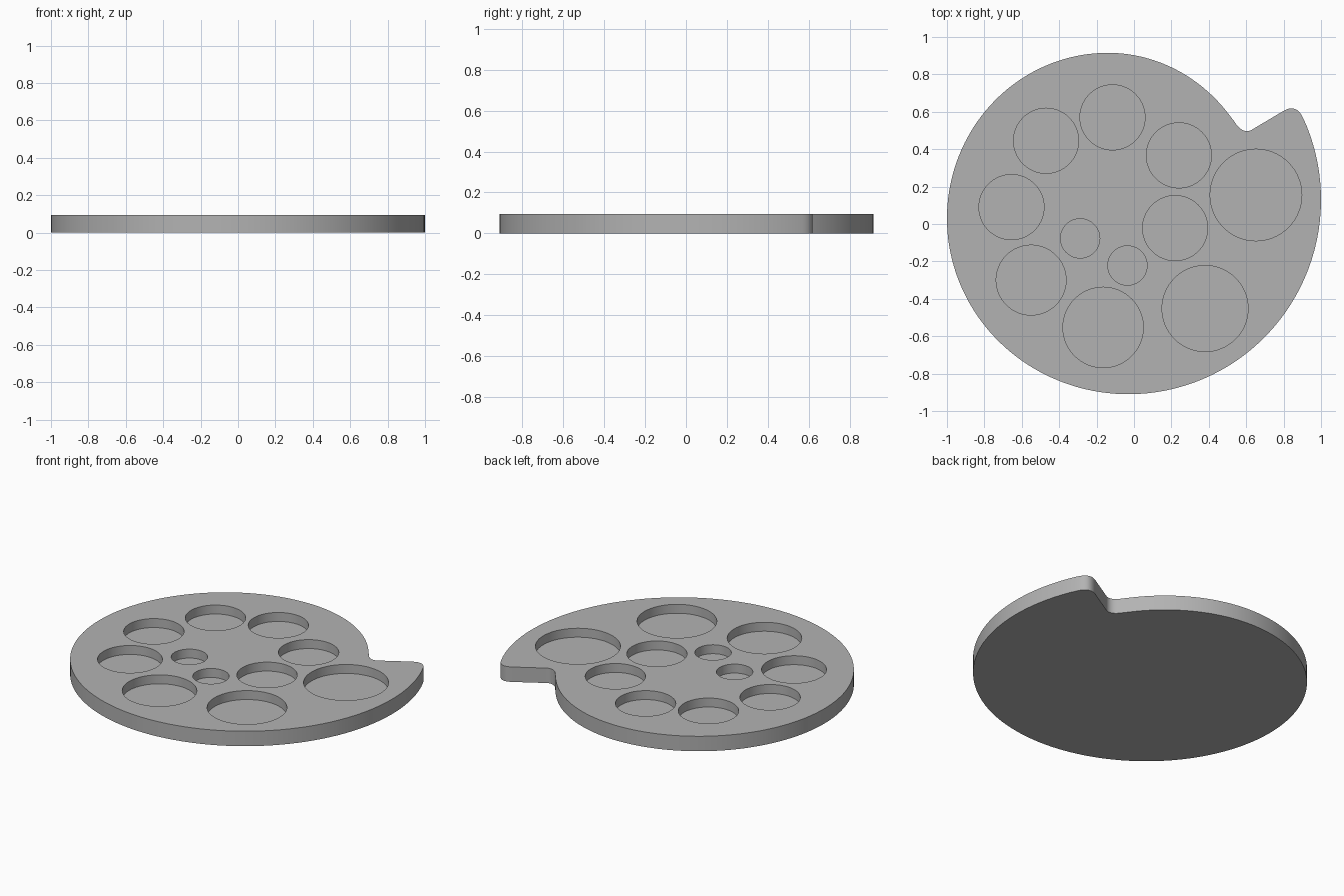
import bpy, bmesh, math
from mathutils import Vector

if "Cube" in bpy.data.objects:
    bpy.data.objects.remove(bpy.data.objects["Cube"], do_unlink=True)

HEIGHT, FLOOR = 0.095, 0.038

grey = bpy.data.materials.new("plain grey")
grey.use_nodes = True
colour = (0.45, 0.45, 0.45, 1)
grey.diffuse_color = colour
grey.node_tree.nodes["Principled BSDF"].inputs["Base Color"].default_value = colour


def arc(cx, cy, rx, ry, start, end, steps=40):
    """Points of an elliptical arc, angles in degrees, last point left out."""
    angles = [math.radians(start + (end - start) * i / steps) for i in range(steps)]
    return [Vector((cx + rx * math.cos(a), cy + ry * math.sin(a))) for a in angles]


def corner(a, b, c, steps=10):
    """Rounded corner from a to c, pulled towards b."""
    a, b, c = Vector(a), Vector(b), Vector(c)
    return [a.lerp(b, i / steps).lerp(b.lerp(c, i / steps), i / steps)
            for i in range(steps + 1)]


def add_prism(bm, points, low, high):
    """Closed upright prism over a counter-clockwise outline."""
    base = [bm.verts.new((p.x, p.y, low)) for p in points]
    top = [bm.verts.new((p.x, p.y, high)) for p in points]
    bm.faces.new(base[::-1])
    bm.faces.new(top)
    for i in range(len(points)):
        j = (i + 1) % len(points)
        bm.faces.new((base[i], base[j], top[j], top[i]))


def make_object(name, prisms):
    bm = bmesh.new()
    for points, low, high in prisms:
        add_prism(bm, points, low, high)
    mesh = bpy.data.meshes.new(name)
    bm.to_mesh(mesh)
    bm.free()
    mesh.materials.append(grey)
    obj = bpy.data.objects.new(name, mesh)
    bpy.context.collection.objects.link(obj)
    return obj


# Spiral outline: growing quarter arcs, then the notch and the rounded tip
outline = arc(-0.14, 0.03, 0.832, 0.885, 37.5, 90)
outline += arc(-0.14, 0.03, 0.86, 0.885, 90, 180)
outline += arc(-0.03, 0.03, 0.97, 0.94, 180, 270)
outline += arc(-0.03, 0.13, 1.03, 1.04, 270, 385)
outline += corner((0.905, 0.565), (0.87, 0.645), (0.80, 0.605))
outline += corner((0.64, 0.51), (0.585, 0.47), (0.535, 0.55))
tray = make_object("palette_tray", [(outline, 0, HEIGHT)])

# Round wells: x, y, radius
wells = [(-0.47, 0.445, 0.174), (-0.115, 0.57, 0.174), (0.24, 0.367, 0.174),
         (-0.655, 0.09, 0.174), (0.22, -0.022, 0.174),
         (-0.288, -0.077, 0.105), (-0.035, -0.222, 0.105),
         (-0.55, -0.30, 0.187), (-0.165, -0.553, 0.215),
         (0.38, -0.452, 0.23), (0.652, 0.155, 0.245)]
cutter = make_object("well_cutter", [(arc(x, y, r, r, 0, 360, 64), FLOOR, 2 * HEIGHT)
                                     for x, y, r in wells])
cutter.hide_render = True

# Cut the wells, then smooth the curved walls
bpy.context.view_layer.objects.active = tray
tray.select_set(True)
cut = tray.modifiers.new("wells", "BOOLEAN")
cut.operation, cut.solver, cut.object = "DIFFERENCE", "EXACT", cutter
bpy.ops.object.modifier_apply(modifier=cut.name)
bpy.data.objects.remove(cutter, do_unlink=True)
bpy.ops.object.shade_smooth_by_angle(angle=math.radians(30))
